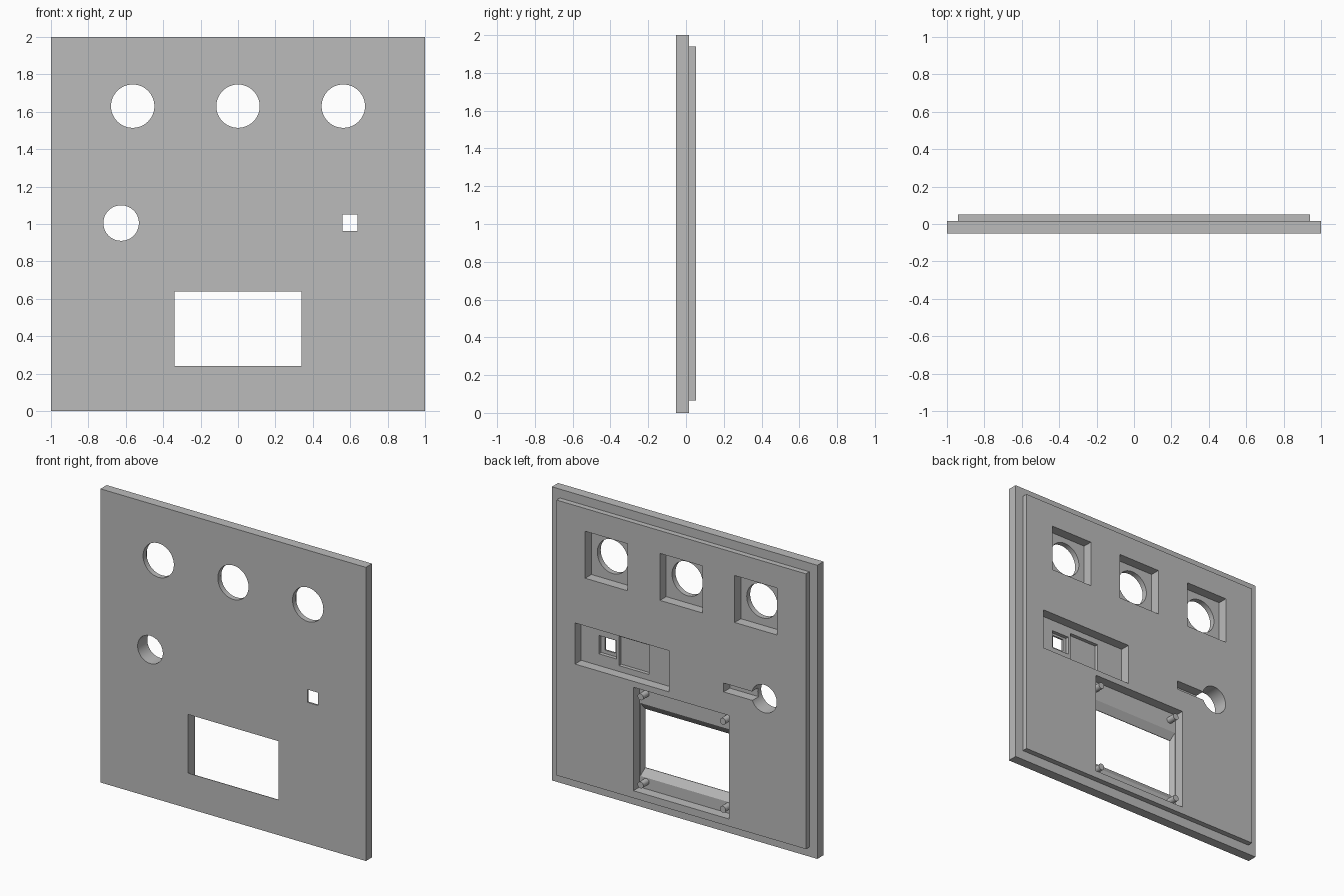
import bpy
import bmesh
from math import pi
from mathutils import Matrix

if "Cube" in bpy.data.objects:
    bpy.data.objects.remove(bpy.data.objects["Cube"])

FRONT, STEP, BACK = -0.052, 0.015, 0.052
FLOOR, DEEP = -0.015, -0.04          # pocket floor depths
OUT = 0.1                            # cutters overshoot to here

grey = bpy.data.materials.new("plain grey")
grey.use_nodes = True
grey.diffuse_color = (0.5, 0.5, 0.5, 1)
grey.node_tree.nodes["Principled BSDF"].inputs["Base Color"].default_value = (0.5, 0.5, 0.5, 1)


def finish(name, bm):
    bmesh.ops.recalc_face_normals(bm, faces=bm.faces)
    mesh = bpy.data.meshes.new(name)
    bm.to_mesh(mesh)
    bm.free()
    mesh.materials.append(grey)
    obj = bpy.data.objects.new(name, mesh)
    bpy.context.collection.objects.link(obj)
    return obj


def block(name, x0, x1, z0, z1, y0, y1, grow_x=0, grow_z=0):
    """Box whose y1 end may be widened into a frustum."""
    bm = bmesh.new()
    rings = []
    for y, gx, gz in ((y0, 0, 0), (y1, grow_x, grow_z)):
        corners = ((x0 - gx, z0 - gz), (x1 + gx, z0 - gz), (x1 + gx, z1 + gz), (x0 - gx, z1 + gz))
        rings.append([bm.verts.new((x, y, z)) for x, z in corners])
    near, far = rings
    bm.faces.new(near)
    bm.faces.new(far)
    for i in range(4):
        j = (i + 1) % 4
        bm.faces.new((near[i], near[j], far[j], far[i]))
    return finish(name, bm)


def rod(name, x, z, radius, y0, y1, sides=48):
    bm = bmesh.new()
    place = Matrix.Translation((x, (y0 + y1) / 2, z)) @ Matrix.Rotation(pi / 2, 4, "X")
    bmesh.ops.create_cone(bm, cap_ends=True, segments=sides, radius1=radius,
                          radius2=radius, depth=y1 - y0, matrix=place)
    return finish(name, bm)


def combine(target, tool, operation="DIFFERENCE"):
    tool.hide_render = True
    mod = target.modifiers.new("combine", "BOOLEAN")
    mod.operation = operation
    mod.solver = "EXACT"
    mod.object = tool
    bpy.context.view_layer.objects.active = target
    bpy.ops.object.modifier_apply(modifier=mod.name)
    bpy.data.objects.remove(tool)


# Front plate with a smaller raised panel behind it
panel = block("control_panel", -1, 1, 0, 2, FRONT, STEP)
combine(panel, block("rear_step", -0.94, 0.94, 0.065, 1.94, -0.01, BACK), "UNION")

# Three round holes, each in a square rear pocket
for x in (-0.563, 0, 0.563):
    combine(panel, block("square_pocket", x - 0.16, x + 0.16, 1.465, 1.785, FLOOR, OUT))
    combine(panel, rod("round_hole", x, 1.63, 0.116, -OUT, OUT))

# Switch hole with its side slot
combine(panel, block("switch_slot", -0.625, -0.32, 0.97, 1.03, FLOOR, OUT))
combine(panel, rod("switch_hole", -0.625, 1.005, 0.095, -OUT, OUT))

# Sensor pocket with two deeper recesses and a small window
combine(panel, block("sensor_pocket", 0.09, 0.80, 0.86, 1.14, FLOOR, OUT))
combine(panel, block("sensor_recess", 0.535, 0.667, 0.94, 1.065, DEEP, OUT))
combine(panel, block("chip_recess", 0.29, 0.516, 0.90, 1.10, DEEP, OUT))
combine(panel, block("sensor_window", 0.56, 0.64, 0.963, 1.05, -OUT, OUT))

# Display pocket and window with bevelled edges
combine(panel, block("display_pocket", -0.36, 0.36, 0.115, 0.82, FLOOR, OUT))
combine(panel, block("display_window", -0.34, 0.34, 0.24, 0.64, -OUT, OUT))
combine(panel, block("display_bevel", -0.34, 0.34, 0.24, 0.64, FRONT + 0.004, FLOOR + 0.001, 0.015, 0.05))

# Mounting pegs in the display pocket corners
for side, x in (("right", -0.31), ("left", 0.31)):
    for level, z in (("lower", 0.165), ("upper", 0.765)):
        peg = rod(f"{level}_{side}_peg", x, z, 0.022, FLOOR - 0.01, 0.047, 24)
        bpy.ops.object.select_all(action="DESELECT")
        peg.select_set(True)
        bpy.context.view_layer.objects.active = peg
        bpy.ops.object.shade_smooth_by_angle()

# Smooth the hole walls while keeping edges crisp
bpy.ops.object.select_all(action="DESELECT")
panel.select_set(True)
bpy.context.view_layer.objects.active = panel
bpy.ops.object.shade_smooth_by_angle()
